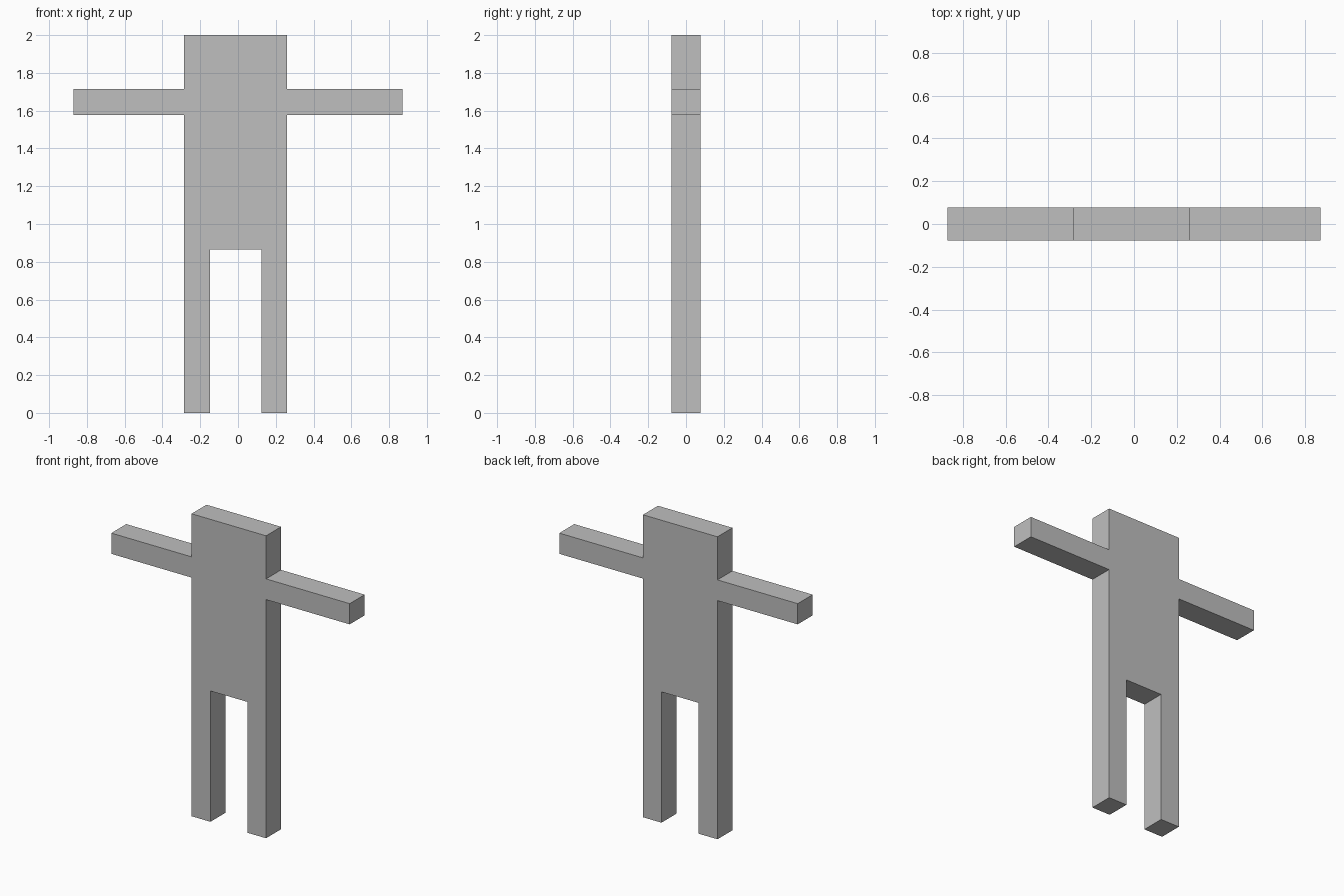
import bpy
import bmesh
from mathutils import Vector

cube = bpy.data.objects.get("Cube")
if cube:
    bpy.data.objects.remove(cube, do_unlink=True)

# Single plain grey
grey = bpy.data.materials.new("plain grey")
grey.use_nodes = True
colour = (0.52, 0.52, 0.52, 1)
grey.diffuse_color = colour
grey.node_tree.nodes["Principled BSDF"].inputs["Base Color"].default_value = colour

# Main dimensions
half_depth = 0.078
height, crotch = 2.0, 0.865
arm_low, arm_high, reach = 1.578, 1.715, 0.872
side_right, side_left = -0.285, 0.26
inner_right, inner_left = -0.147, 0.125


def half_outline(inner, side, hand):
    """Outline of one half, from crotch down the leg, up to the arm and head."""
    return [(inner, crotch), (inner, 0), (side, 0), (side, arm_low),
            (hand, arm_low), (hand, arm_high), (side, arm_high), (side, height)]


# Flat figure: one continuous outline, extruded front to back
outline = half_outline(inner_left, side_left, reach)
outline += reversed(half_outline(inner_right, side_right, -reach))

bm = bmesh.new()
front = bm.faces.new([bm.verts.new((x, -half_depth, z)) for x, z in outline])
result = bmesh.ops.extrude_face_region(bm, geom=[front], use_keep_orig=True)
back_verts = [v for v in result["geom"] if isinstance(v, bmesh.types.BMVert)]
bmesh.ops.translate(bm, verts=back_verts, vec=Vector((0, 2 * half_depth, 0)))
bmesh.ops.recalc_face_normals(bm, faces=bm.faces[:])

mesh = bpy.data.meshes.new("figure_body")
bm.to_mesh(mesh)
bm.free()
mesh.materials.append(grey)
figure = bpy.data.objects.new("figure_body", mesh)
bpy.context.collection.objects.link(figure)
